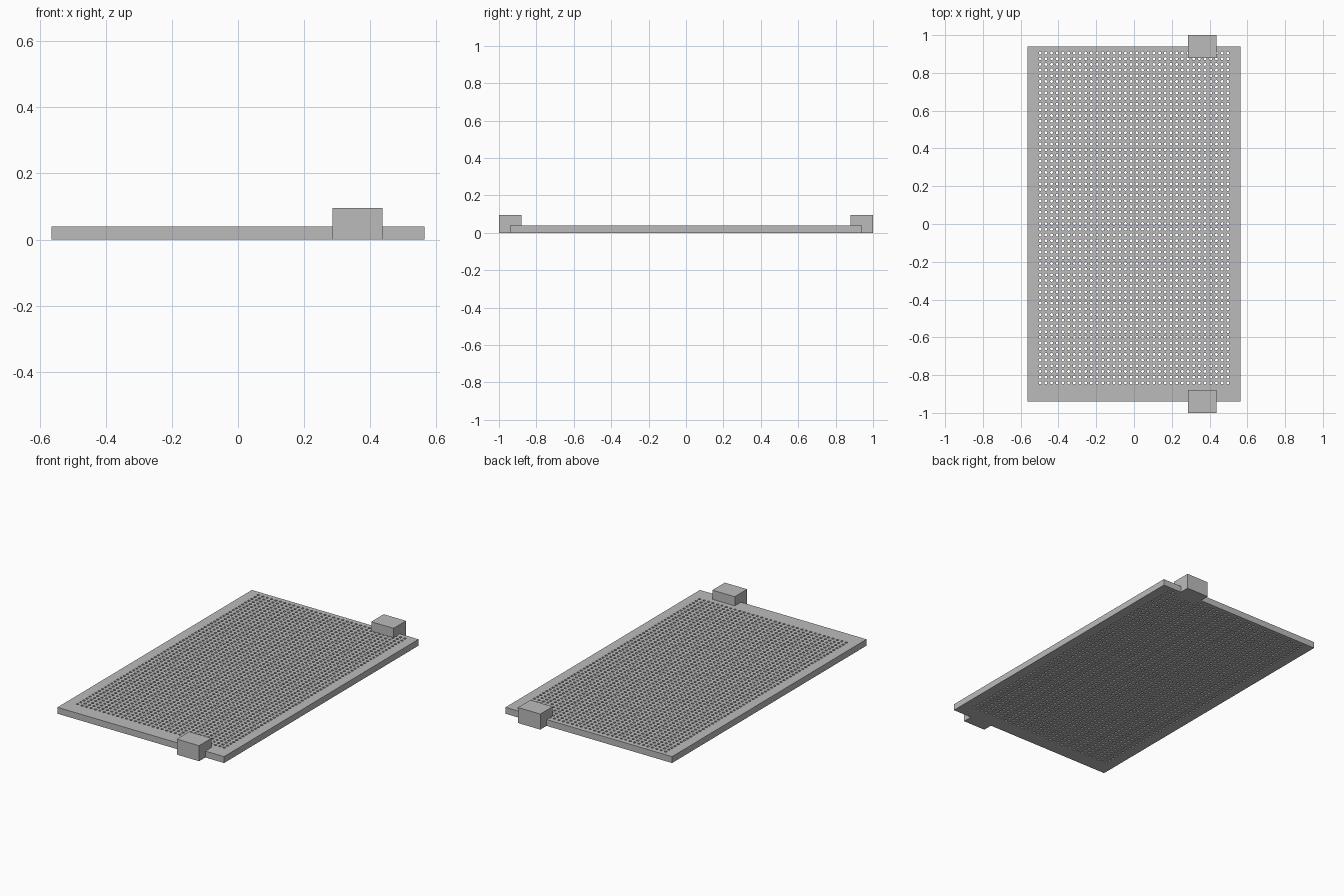
import bpy
import bmesh
from math import cos, sin, tau

# Overall layout
HALF_X, HALF_Y, THICK = 0.564, 0.94, 0.039
COLS, ROWS, PITCH = 34, 59, 0.0301
HOLE_RADIUS, SIDES = 0.008, 8
GRID_X0 = -COLS * PITCH / 2
GRID_X1 = -GRID_X0
GRID_Y1 = 0.905 + PITCH / 2
GRID_Y0 = GRID_Y1 - ROWS * PITCH

old = bpy.data.objects.get("Cube")
if old:
    bpy.data.objects.remove(old, do_unlink=True)

grey = bpy.data.materials.new("plain grey")
grey.use_nodes = True
colour = (0.5, 0.5, 0.5, 1)
grey.diffuse_color = colour
grey.node_tree.nodes["Principled BSDF"].inputs["Base Color"].default_value = colour


def add_object(name, bm):
    bmesh.ops.recalc_face_normals(bm, faces=bm.faces)
    mesh = bpy.data.meshes.new(name)
    bm.to_mesh(mesh)
    bm.free()
    mesh.materials.append(grey)
    obj = bpy.data.objects.new(name, mesh)
    bpy.context.collection.objects.link(obj)
    return obj


def ring_slab(outer, inner, wall):
    """Flat ring between two outlines, top and bottom, with one vertical wall."""
    bm = bmesh.new()
    loops = {}
    for key, outline in (("outer", outer), ("inner", inner)):
        for z in (0, THICK):
            loops[key, z] = [bm.verts.new((x, y, z)) for x, y in outline]
    pairs = [(("outer", z), ("inner", z)) for z in (0, THICK)]
    pairs.append(((wall, 0), (wall, THICK)))
    n = len(outer)
    for a, b in pairs:
        for i in range(n):
            j = (i + 1) % n
            bm.faces.new((loops[a][i], loops[a][j], loops[b][j], loops[b][i]))
    return bm


def rectangle(x0, x1, y0, y1):
    return [(x0, y0), (x1, y0), (x1, y1), (x0, y1)]


def block(name, x0, x1, y0, y1, height):
    bm = bmesh.new()
    face = bm.faces.new([bm.verts.new((x, y, 0)) for x, y in rectangle(x0, x1, y0, y1)])
    top = bmesh.ops.extrude_face_region(bm, geom=[face], use_keep_orig=True)["geom"]
    bmesh.ops.translate(bm, vec=(0, 0, height),
                        verts=[v for v in top if isinstance(v, bmesh.types.BMVert)])
    return add_object(name, bm)


# Solid margin around the holes
add_object("plate_rim", ring_slab(rectangle(-HALF_X, HALF_X, -HALF_Y, HALF_Y),
                                  rectangle(GRID_X0, GRID_X1, GRID_Y0, GRID_Y1), "outer"))

# Perforated panel: one square cell with a through hole, repeated as a grid
directions = [(cos(tau * i / SIDES), sin(tau * i / SIDES)) for i in range(SIDES)]
hole = [(HOLE_RADIUS * x, HOLE_RADIUS * y) for x, y in directions]
square = [(x / max(abs(x), abs(y)) * PITCH / 2, y / max(abs(x), abs(y)) * PITCH / 2)
          for x, y in directions]
panel = add_object("perforated_panel", ring_slab(square, hole, "inner"))
panel.location = (GRID_X0 + PITCH / 2, GRID_Y0 + PITCH / 2, 0)
for axis, count in enumerate((COLS, ROWS)):
    array = panel.modifiers.new("repeat", "ARRAY")
    array.count = count
    array.use_relative_offset = False
    array.use_constant_offset = True
    offset = [0, 0, 0]
    offset[axis] = PITCH
    array.constant_offset_displace = offset

# Blocks overhanging both ends
block("front_block", 0.286, 0.437, -1, -0.88, 0.095)
block("back_block", 0.286, 0.437, 0.88, 1, 0.095)
